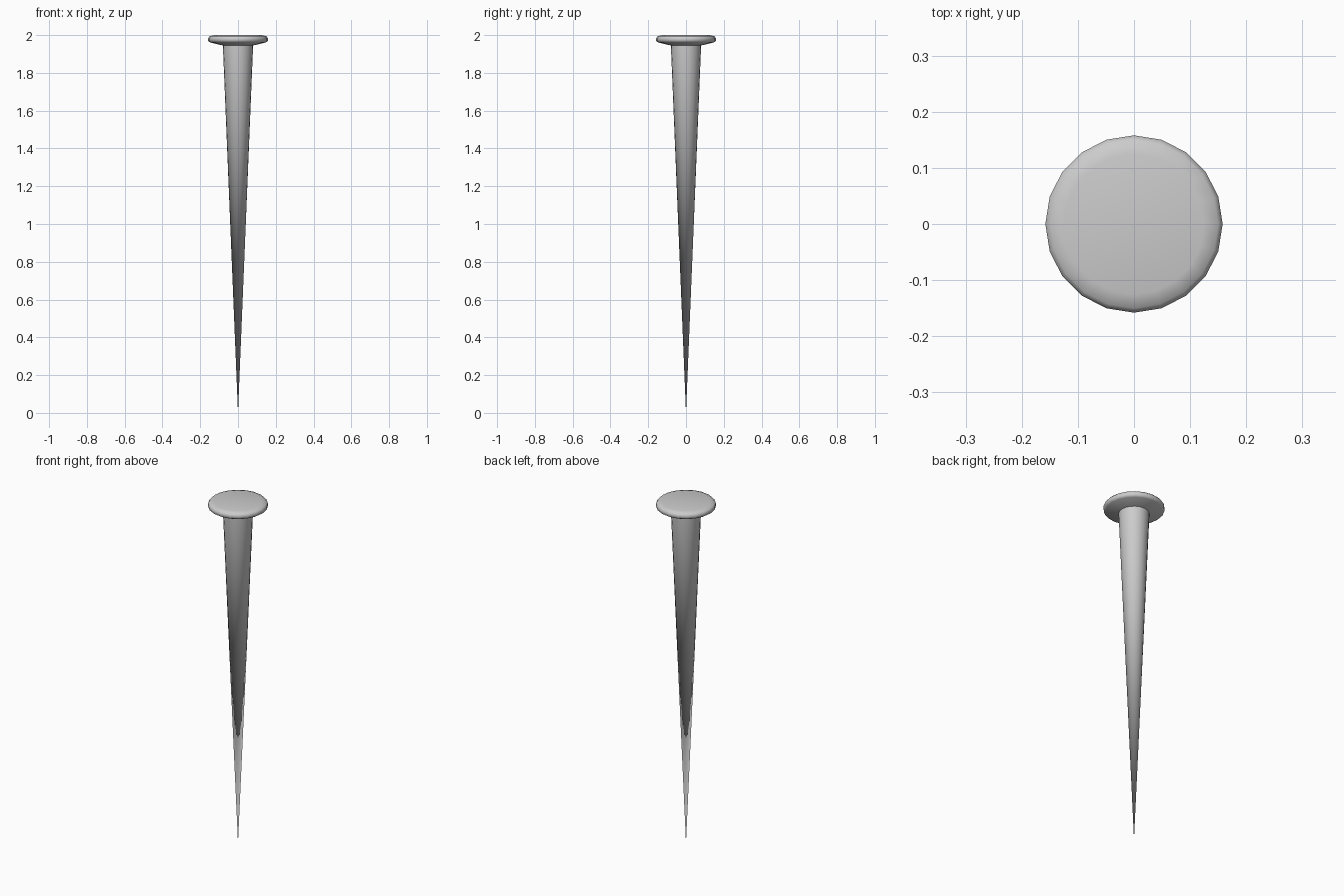
import bpy, bmesh
from math import cos, sin, tau

if "Cube" in bpy.data.objects:
    bpy.data.objects.remove(bpy.data.objects["Cube"])

SIDES = 20


def lathe(name, profile):
    """Revolve (radius, z) points around z; zero radius makes a pole, open ends are capped."""
    bm = bmesh.new()
    rings = []
    for r, z in profile:
        n = SIDES if r > 0 else 1
        rings.append([bm.verts.new((r * cos(tau * i / SIDES), r * sin(tau * i / SIDES), z))
                      for i in range(n)])
    for a, b in zip(rings, rings[1:]):
        for i in range(SIDES):
            j = (i + 1) % SIDES
            if len(a) == 1:
                bm.faces.new((a[0], b[j], b[i]))
            else:
                bm.faces.new((a[i], a[j], b[j], b[i]))
    if len(rings[0]) > 1:
        bm.faces.new(rings[0][::-1])
    bm.faces.new(rings[-1])
    bmesh.ops.recalc_face_normals(bm, faces=bm.faces)
    mesh = bpy.data.meshes.new(name)
    bm.to_mesh(mesh)
    bm.free()
    obj = bpy.data.objects.new(name, mesh)
    bpy.context.collection.objects.link(obj)
    bpy.ops.object.select_all(action='DESELECT')
    obj.select_set(True)
    bpy.context.view_layer.objects.active = obj
    bpy.ops.object.shade_smooth_by_angle(angle=1.0)
    return obj


# Nail: pointed shank, flared underside, rounded rim and flat top
lathe("nail", [(0, 0), (0.08, 1.945), (0.147, 1.961), (0.158, 1.968),
               (0.158, 1.985), (0.15, 1.994), (0.125, 2.0)])
